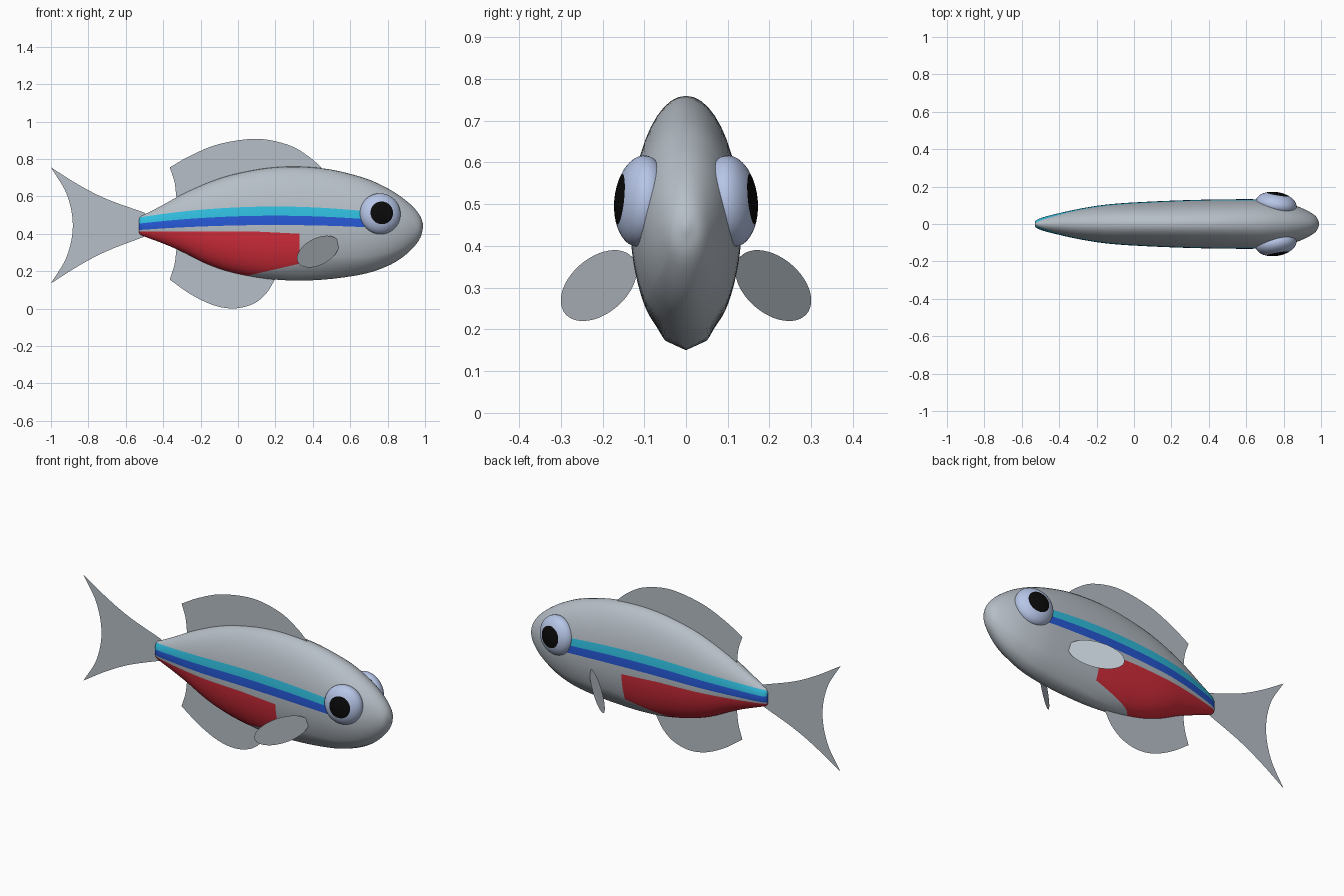
import bpy, bmesh, math
from mathutils import Vector, Matrix

if "Cube" in bpy.data.objects:
    bpy.data.objects.remove(bpy.data.objects["Cube"])


def material(name, r, g, b):
    m = bpy.data.materials.new(name)
    m.use_nodes = True
    m.diffuse_color = (r, g, b, 1)
    m.node_tree.nodes["Principled BSDF"].inputs["Base Color"].default_value = (r, g, b, 1)
    return m


GREY = material("silver grey", 0.47, 0.52, 0.57)
CYAN = material("cyan stripe", 0.03, 0.52, 0.74)
BLUE = material("blue stripe", 0.02, 0.1, 0.68)
RED = material("red belly", 0.68, 0.027, 0.045)
EYE = material("pale blue eye", 0.47, 0.56, 0.8)
BLACK = material("black pupil", 0.003, 0.003, 0.003)


def finish(name, bm, mats, smooth=True):
    mesh = bpy.data.meshes.new(name)
    bm.to_mesh(mesh)
    bm.free()
    for m in mats:
        mesh.materials.append(m)
    for p in mesh.polygons:
        p.use_smooth = smooth
    ob = bpy.data.objects.new(name, mesh)
    bpy.context.collection.objects.link(ob)
    return ob


def spline(points, steps):
    """Smooth curve through every given point."""
    pts = [Vector(p) for p in points]
    pts = [2 * pts[0] - pts[1]] + pts + [2 * pts[-1] - pts[-2]]
    out = []
    for a, b, c, d in zip(pts, pts[1:], pts[2:], pts[3:]):
        for i in range(steps):
            t = i / steps
            out.append(0.5 * (2 * b + (c - a) * t + (2 * a - 5 * b + 4 * c - d) * t ** 2
                              + (3 * b - a - 3 * c + d) * t ** 3))
    return out + [pts[-2]]


# Body stations: x, top, bottom, half width
stations = [
    (-.53, .475, .41, .01), (-.52, .493, .395, .022), (-.48, .513, .378, .038),
    (-.4, .555, .348, .058), (-.3, .61, .305, .08), (-.18, .665, .245, .1),
    (-.07, .705, .204, .111), (.05, .734, .176, .118), (.18, .754, .157, .124),
    (.33, .759, .15, .129), (.5, .743, .159, .132), (.68, .697, .187, .131),
    (.8, .643, .228, .115), (.88, .592, .275, .092), (.94, .54, .33, .064),
    (.975, .493, .38, .038), (.99, .45, .435, .004)]

BANDS = [2, 7, 1, 2, 2, 9]   # rows: underside, belly, gap, blue, cyan, back


def side_angles(x, c, h):
    """Angles up one side, following the painted borders."""
    d = (x - .2) ** 2
    levels = [.176 + .23 * (min(x, .4) - .05), .412 - .05 * max(0, min(x, .4) - .1),
              .447 - .05 * d, .497 - .08 * d, .546 - .11 * d]
    angles = [-math.pi / 2]
    for z in levels:
        a = math.asin(max(-1, min(.95, (z - c) / h)))
        angles.append(max(a, angles[-1] + .06))
    angles.append(math.pi / 2)
    rows = []
    for a, b, n in zip(angles, angles[1:], BANDS):
        rows += [a + (b - a) * i / n for i in range(n)]
    return rows + [math.pi / 2]


def body_colour(band, x):
    if band <= 1 and x < (.05, .33)[band]:
        return 3
    if band in (3, 4) and x < .68:
        return (2, 1)[band - 3]
    return 0


bm = bmesh.new()
rings = []
for x, top, bottom, w in spline(stations, 5):
    c, h = (top + bottom) / 2, (top - bottom) / 2
    xs = min(x, .68)
    # Ahead of the eye the rows keep their angles and run to the nose
    if x <= .6801:
        angles = side_angles(xs, c, h)
    ring = [(w * math.cos(a), c + h * math.sin(a)) for a in angles]
    ring += [(-y, z) for y, z in ring[-2:0:-1]]
    rings.append([bm.verts.new((x, y, z)) for y, z in ring])
row_band = [b for b, n in enumerate(BANDS) for _ in range(n)]
row_band += row_band[::-1]
for r0, r1 in zip(rings, rings[1:]):
    n = len(r0)
    for k in range(n):
        f = bm.faces.new((r0[k], r1[k], r1[(k + 1) % n], r0[(k + 1) % n]))
        f.material_index = body_colour(row_band[k], (r0[0].co.x + r1[0].co.x) / 2)
bm.faces.new(rings[0]).material_index = 2
bm.faces.new(rings[-1])
bmesh.ops.recalc_face_normals(bm, faces=bm.faces)
finish("body", bm, [GREY, CYAN, BLUE, RED])


# Thin fins on the centre plane
def flat_fin(name, *curves):
    bm = bmesh.new()
    outline = [p for c in curves for p in spline(c, 6)]
    bm.faces.new([bm.verts.new((x, 0, z)) for x, z in outline])
    bmesh.ops.remove_doubles(bm, verts=bm.verts, dist=.0005)
    bmesh.ops.triangulate(bm, faces=bm.faces)
    finish(name, bm, [GREY], False)


flat_fin("dorsal_fin",
         [(-.365, .755), (-.25, .82), (-.1, .88), (.1, .908), (.27, .875), (.38, .812), (.45, .75)],
         [(.4, .65), (-.1, .6), (-.33, .57)],
         [(-.33, .6), (-.34, .68), (-.365, .755)])
flat_fin("anal_fin",
         [(-.365, .155), (-.25, .075), (-.13, .018), (-.02, .001), (.08, .025), (.15, .08), (.2, .16)],
         [(.2, .25), (-.1, .3), (-.33, .35)],
         [(-.33, .31), (-.34, .235), (-.365, .155)])
flat_fin("tail_fin",
         [(-1, .755), (-.85, .661), (-.7, .585), (-.5, .513)],
         [(-.45, .45), (-.47, .38)],
         [(-.5, .385), (-.7, .308), (-.85, .23), (-1, .135)],
         [(-1, .135), (-.915, .28), (-.883, .445), (-.915, .61), (-1, .755)])

for side, label in ((1, "left"), (-1, "right")):
    # Pectoral fin: upright oval swept back and outward
    bm = bmesh.new()
    rim = []
    for i in range(48):
        t = math.tau * i / 48
        u, v = math.cos(t), -.42 * math.cos(t) + .907 * math.sin(t)
        rim.append(bm.verts.new((.4275 - .1125 * u, side * (.209 + .091 * u), .305 + .085 * v)))
    bm.faces.new(rim)
    finish(label + "_pectoral_fin", bm, [GREY], False)

    # Eye: flattened ball whose outer cap is the pupil
    out = Vector((.17, side, .1)).normalized()
    turn = out.to_track_quat('Z', 'Y').to_matrix().to_4x4()
    place = Matrix.Translation((.76, side * .107, .507)) @ turn @ Matrix.Diagonal((.11, .11, .063, 1))
    bm = bmesh.new()
    bmesh.ops.create_uvsphere(bm, u_segments=40, v_segments=32, radius=1)
    for f in bm.faces:
        f.material_index = int(f.calc_center_median().z > math.cos(math.radians(33.75)))
    bm.transform(place)
    finish(label + "_eye", bm, [EYE, BLACK])
